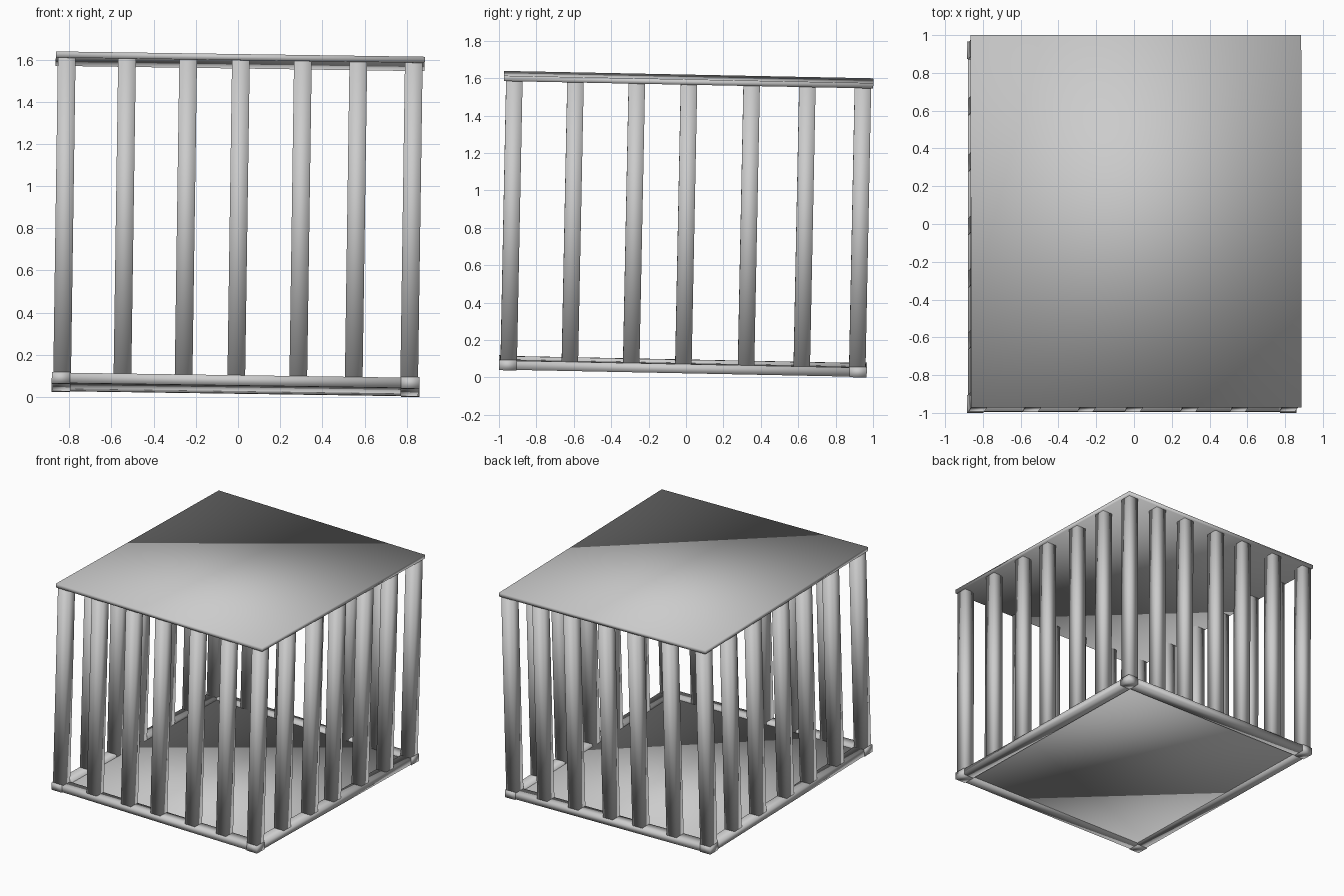
import bpy
from mathutils import Matrix, Vector

cube = bpy.data.objects.get("Cube")
if cube:
    bpy.data.objects.remove(cube, do_unlink=True)

grey = bpy.data.materials.new("light_grey")
grey.use_nodes = True
COLOUR = (0.6, 0.6, 0.6, 1)
grey.diffuse_color = COLOUR
grey.node_tree.nodes["Principled BSDF"].inputs["Base Color"].default_value = COLOUR

# The whole cage leans slightly towards +x and +y
LEAN = (Matrix.Translation((-0.0125, -0.0175, 0))
        @ Matrix.Rotation(0.0145, 4, 'Y') @ Matrix.Rotation(-0.02, 4, 'X'))


def box(name, low, high):
    """Softly shaded box between two corners, leaned with the cage."""
    low, high = Vector(low), Vector(high)
    bpy.ops.mesh.primitive_cube_add(size=1)
    ob = bpy.context.object
    ob.name = name
    size = high - low
    ob.data.transform(LEAN @ Matrix.Translation((low + high) / 2)
                      @ Matrix.Diagonal((*size, 1)))
    ob.data.materials.append(grey)
    for face in ob.data.polygons:
        face.use_smooth = True
    return ob


HX, HY = 0.872, 0.983            # half size of the frame
PX, PY = 0.823, 0.932            # centre lines of the bars
WX, WY = 0.042, 0.044            # half thickness of the bars
BASE, RAIL, CEILING, TOP = 0.032, 0.084, 1.578, 1.607


def bar(name, x, y):
    box(name, (x - WX, y - WY, RAIL - 0.02), (x + WX, y + WY, CEILING + 0.005))


# Roof and floor plates
box("roof", (-0.875, -0.987, CEILING), (0.875, 0.987, TOP))
box("floor", (-0.785, -0.895, 0.046), (0.785, 0.895, 0.066))

# Base rails, corner blocks and corner posts
for side, sx in (("left", 1), ("right", -1)):
    xs = sorted((sx * 0.782, sx * (HX - 0.005)))
    box(side + "_rail", (xs[0], -HY + 0.02, BASE + 0.003), (xs[1], HY - 0.02, RAIL))
    for end, sy in (("front", -1), ("back", 1)):
        cx, cy = sorted((sx * 0.785, sx * HX)), sorted((sy * 0.89, sy * HY))
        box(f"{end}_{side}_corner", (cx[0], cy[0], BASE), (cx[1], cy[1], RAIL + 0.003))
        bar(f"{end}_{side}_post", sx * PX, sy * PY)
for end, sy in (("front", -1), ("back", 1)):
    ys = sorted((sy * 0.89, sy * (HY - 0.005)))
    box(end + "_rail", (-HX + 0.02, ys[0], BASE + 0.003), (HX - 0.02, ys[1], RAIL))

# Bars along the front, back and both sides
for x in (-0.537, -0.247, 0.003, 0.297, 0.56):
    bar("front_bar", x, -PY)
    bar("back_bar", x, PY)
for y in (-0.605, -0.277, 0.002, 0.337, 0.635):
    bar("left_bar", PX, y)
    bar("right_bar", -PX, y)
